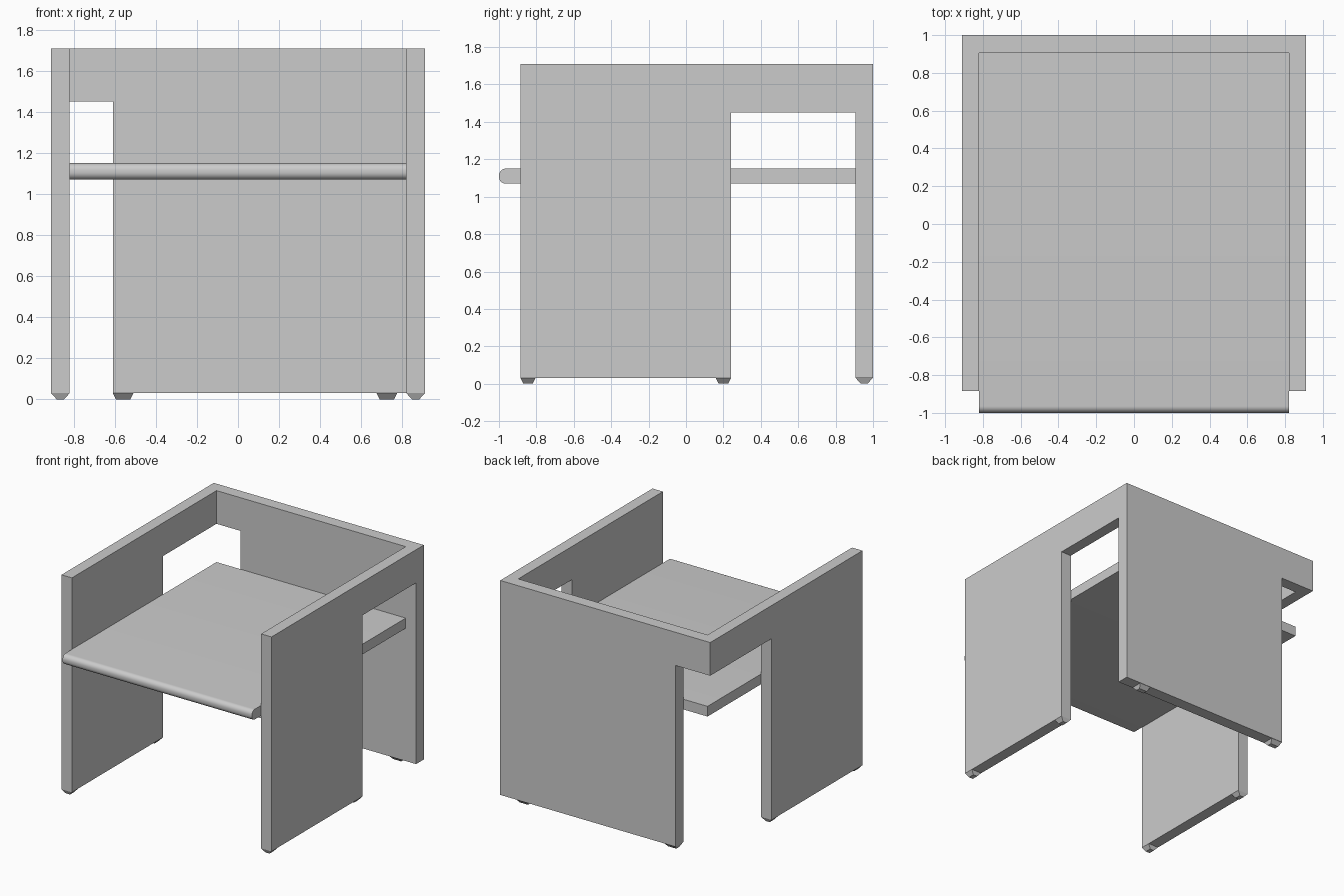
import bpy
import bmesh
import math

cube = bpy.data.objects.get("Cube")
if cube:
    bpy.data.objects.remove(cube, do_unlink=True)

grey = bpy.data.materials.new("light grey")
grey.use_nodes = True
colour = (0.6, 0.6, 0.6, 1)
grey.diffuse_color = colour
grey.node_tree.nodes["Principled BSDF"].inputs["Base Color"].default_value = colour


def add_object(name, bm):
    bmesh.ops.recalc_face_normals(bm, faces=bm.faces)
    mesh = bpy.data.meshes.new(name)
    bm.to_mesh(mesh)
    bm.free()
    mesh.materials.append(grey)
    obj = bpy.data.objects.new(name, mesh)
    bpy.context.collection.objects.link(obj)
    return obj


def extrude(name, points, offset):
    bm = bmesh.new()
    face = bm.faces.new([bm.verts.new(p) for p in points])
    result = bmesh.ops.extrude_face_region(bm, geom=[face], use_keep_orig=True)
    verts = [v for v in result["geom"] if isinstance(v, bmesh.types.BMVert)]
    bmesh.ops.translate(bm, verts=verts, vec=offset)
    return add_object(name, bm)


def cutter(name, x0, x1, y0, y1, z0, z1):
    plan = [(x0, y0, z0), (x1, y0, z0), (x1, y1, z0), (x0, y1, z0)]
    obj = extrude(name, plan, (0, 0, z1 - z0))
    obj.hide_render = True
    obj.hide_set(True)
    obj.display_type = 'WIRE'
    return obj


OUT, IN = 0.91, 0.82        # outer and inner half width of the frame
FRONT, BACK, BACK_IN = -0.885, 1.0, 0.905
FOOT, TOP, RAIL = 0.03, 1.71, 1.45
LEG_END, GAP = 0.24, -0.61

# U-shaped frame: two arms and a back in one piece
plan = [(-OUT, FRONT), (-IN, FRONT), (-IN, BACK_IN), (IN, BACK_IN),
        (IN, FRONT), (OUT, FRONT), (OUT, BACK), (-OUT, BACK)]
frame = extrude("frame", [(x, y, FOOT) for x, y in plan], (0, 0, TOP - FOOT))

# Openings: one in the left arm, one around the right back corner
openings = [cutter("left_opening_cutter", 0.86 - 0.04, 1.2, LEG_END, BACK_IN, -0.5, RAIL),
            cutter("right_corner_cutter", -1.2, GAP, LEG_END, 1.2, -0.5, RAIL)]
for opening in openings:
    mod = frame.modifiers.new(opening.name, 'BOOLEAN')
    mod.operation = 'DIFFERENCE'
    mod.solver = 'EXACT'
    mod.object = opening

# Seat board with a rounded front edge
Z0, Z1, R, STEPS = 1.07, 1.15, 0.036, 8
profile = [(BACK_IN, Z0), (BACK_IN, Z1)]
for centre_z, start in ((Z1 - R, 90), (Z0 + R, 180)):
    for i in range(STEPS + 1):
        a = math.radians(start + 90 * i / STEPS)
        profile.append((-1 + R + R * math.cos(a), centre_z + R * math.sin(a)))
seat = extrude("seat", [(-IN, y, z) for y, z in profile], (2 * IN, 0, 0))
bpy.ops.object.select_all(action='DESELECT')
seat.select_set(True)
bpy.context.view_layer.objects.active = seat
bpy.ops.object.shade_smooth_by_angle(angle=math.radians(30))


# Tapered feet under the panels
def foot(name, x, y, along_x):
    length, width = (0.1, 0.07), (0.09, 0.036)
    bm = bmesh.new()
    bmesh.ops.create_cube(bm, size=1)
    for v in bm.verts:
        k = 0 if v.co.z > 0 else 1
        sx, sy = (length[k], width[k]) if along_x else (width[k], length[k] - 0.02)
        v.co = (x + v.co.x * sx, y + v.co.y * sy, 0 if k else FOOT)
    add_object(name, bm)


for side, label in ((1, "left"), (-1, "right")):
    x = side * (OUT + IN) / 2
    foot(label + "_front_foot", x, FRONT + 0.04, False)
    foot(label + "_middle_foot", x, LEG_END - 0.04, False)
for label, x in (("left", 0.725), ("right", GAP + 0.05)):
    foot(label + "_back_foot", x, (BACK + BACK_IN) / 2, True)
